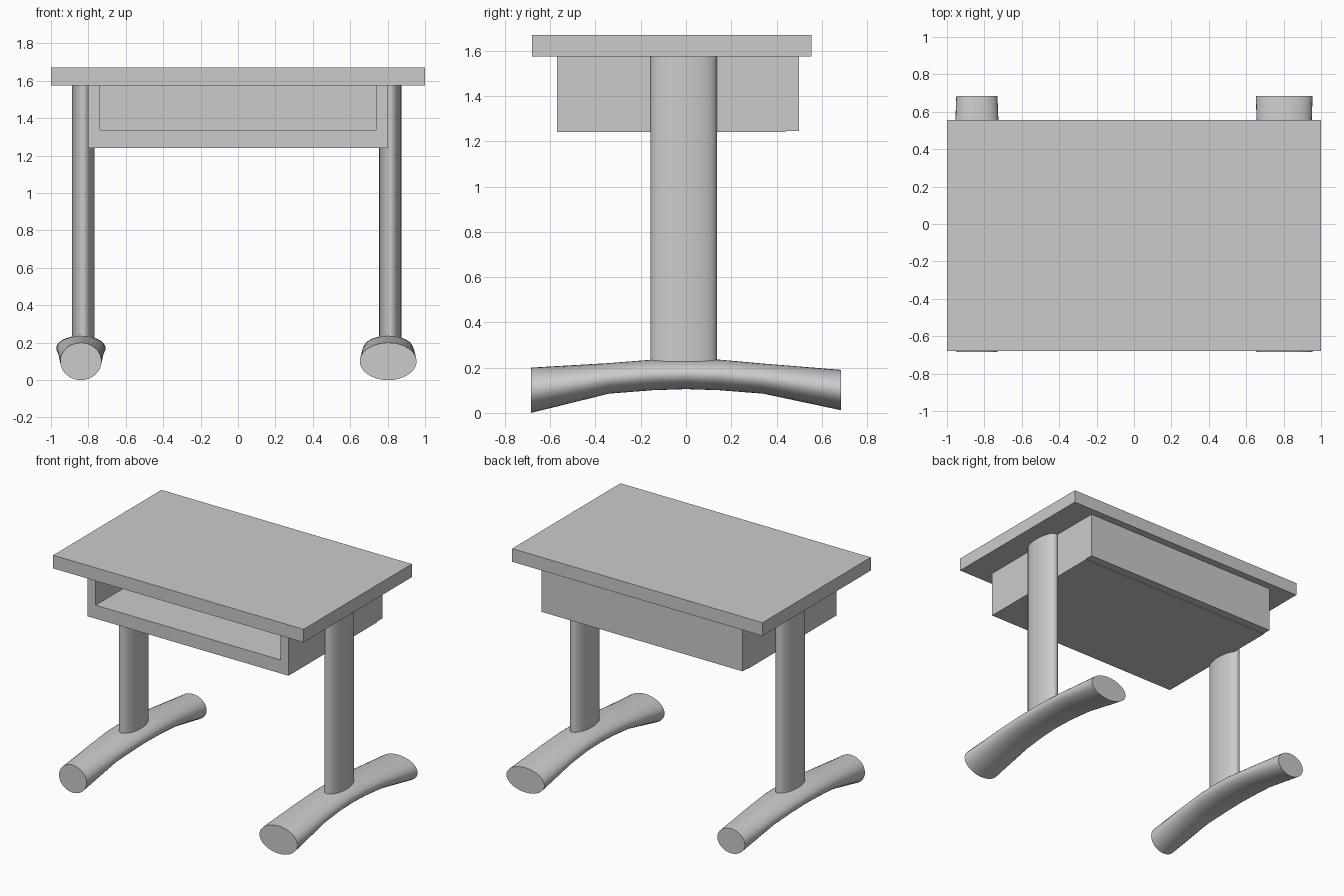
import bpy, bmesh
from math import cos, sin, pi, radians

if "Cube" in bpy.data.objects:
    bpy.data.objects.remove(bpy.data.objects["Cube"])


def finish(name, bm, smooth=False):
    bmesh.ops.recalc_face_normals(bm, faces=bm.faces)
    mesh = bpy.data.meshes.new(name)
    bm.to_mesh(mesh)
    bm.free()
    obj = bpy.data.objects.new(name, mesh)
    bpy.context.collection.objects.link(obj)
    if smooth:
        bpy.ops.object.select_all(action='DESELECT')
        obj.select_set(True)
        bpy.context.view_layer.objects.active = obj
        bpy.ops.object.shade_smooth_by_angle(angle=radians(35))
    return obj


def loft(name, rings, smooth=True):
    """Skin a list of equal-length point rings and cap both ends."""
    bm = bmesh.new()
    loops = [[bm.verts.new(p) for p in ring] for ring in rings]
    n = len(loops[0])
    for a, b in zip(loops, loops[1:]):
        for i in range(n):
            j = (i + 1) % n
            bm.faces.new((a[i], a[j], b[j], b[i]))
    bm.faces.new(loops[0])
    bm.faces.new(loops[-1])
    return finish(name, bm, smooth)


def box(name, x0, x1, y0, y1, z0, z1):
    outline = [(x0, y0), (x1, y0), (x1, y1), (x0, y1)]
    return loft(name, [[(x, y, z) for x, y in outline] for z in (z0, z1)], False)


def ellipse(rx, ry, n=32):
    return [(rx * cos(2 * pi * i / n), ry * sin(2 * pi * i / n)) for i in range(n)]


# Table top
box("table_top", -1, 1, -0.68, 0.555, 1.575, 1.67)

# Book tray: U-shaped section run front to back, closed by a back panel
u_profile = [(-0.803, 1.575), (-0.803, 1.24), (0.803, 1.24), (0.803, 1.575),
             (0.738, 1.575), (0.738, 1.337), (-0.738, 1.337), (-0.738, 1.575)]
loft("book_tray", [[(x, y, z) for x, z in u_profile] for y in (-0.57, 0.44)], False)
box("tray_back", -0.803, 0.803, 0.44, 0.5, 1.245, 1.575)

# Foot stations: y, bottom z, top z, blend from middle width (0) to end width (1)
stations = [(-0.685, 0.0, 0.2, 1), (-0.34, 0.085, 0.22, 0.4), (-0.15, 0.1, 0.235, 0.08),
            (0, 0.105, 0.237, 0), (0.15, 0.1, 0.235, 0.08), (0.34, 0.085, 0.218, 0.4),
            (0.685, 0.012, 0.19, 1)]

# Side name, column x, foot x, foot half width at the ends
for side, col_x, foot_x, end_w in (("left", -0.827, -0.84, 0.11),
                                   ("right", 0.815, 0.803, 0.152)):
    # Oval column
    loft(side + "_column", [[(col_x + x, y - 0.01, z) for x, y in ellipse(0.06, 0.146)]
                            for z in (0.17, 1.576)])
    # Arched foot
    rings = []
    for y, z0, z1, t in stations:
        w = 0.132 + (end_w - 0.132) * t
        rings.append([(foot_x + x, y, (z0 + z1) / 2 + z)
                      for x, z in ellipse(w, (z1 - z0) / 2)])
    loft(side + "_foot", rings)
